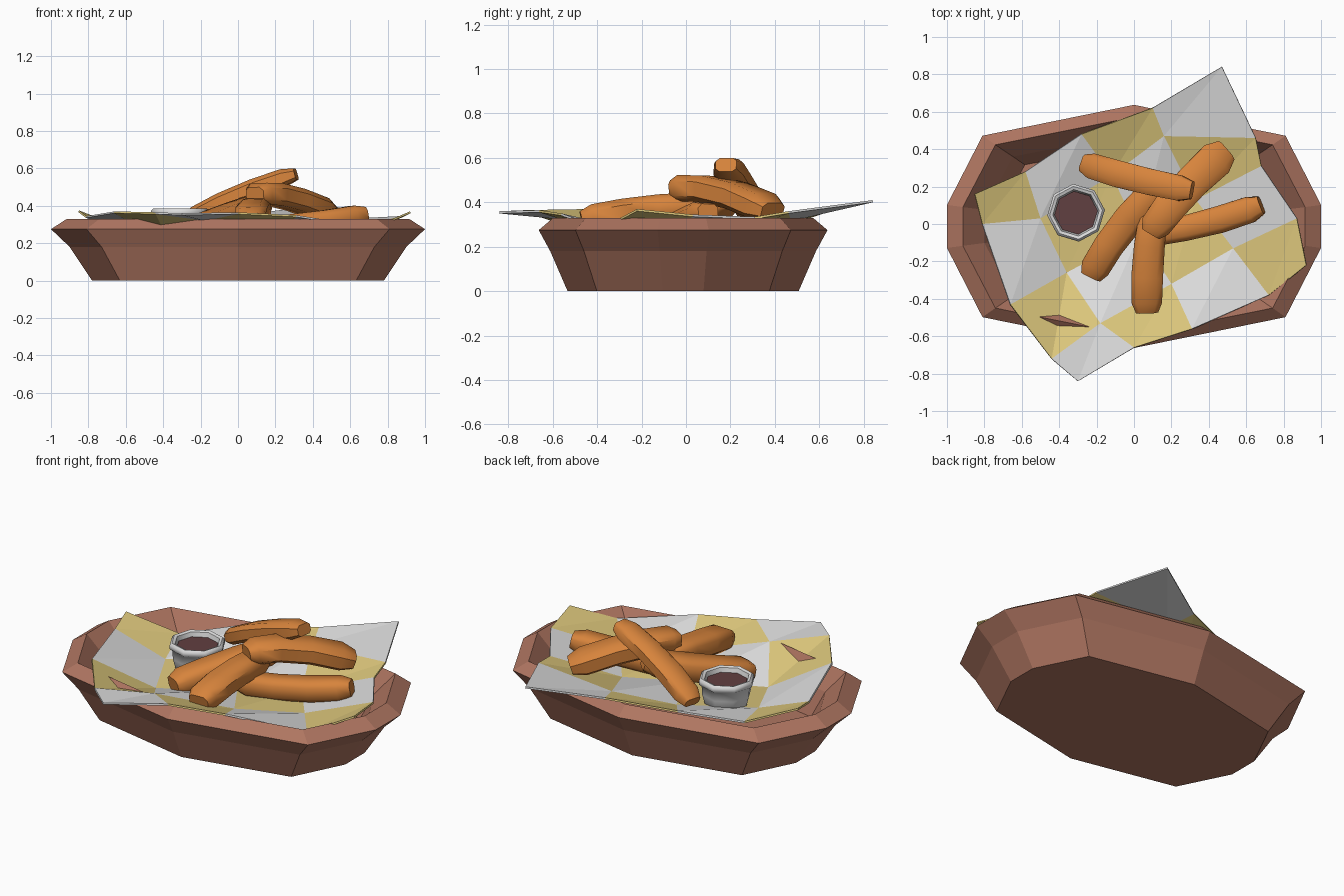
import bpy, math, random
from mathutils import Vector

if "Cube" in bpy.data.objects:
    bpy.data.objects.remove(bpy.data.objects["Cube"])

random.seed(4)


def material(name, rgb):
    m = bpy.data.materials.new(name)
    m.diffuse_color = (*rgb, 1)
    m.use_nodes = True
    m.node_tree.nodes["Principled BSDF"].inputs["Base Color"].default_value = m.diffuse_color
    return m


CLAY = material("basket clay brown", (0.43, 0.18, 0.12))
WHITE = material("paper white", (0.72, 0.72, 0.72))
YELLOW = material("paper yellow", (0.72, 0.57, 0.20))
FRY = material("fried orange", (0.68, 0.23, 0.045))
SAUCE = material("sauce maroon", (0.12, 0.05, 0.052))


def make(name, verts, faces, mats, smooth=None):
    me = bpy.data.meshes.new(name)
    me.from_pydata(verts, [], faces)
    for m in mats:
        me.materials.append(m)
    ob = bpy.data.objects.new(name, me)
    bpy.context.collection.objects.link(ob)
    if smooth:
        bpy.ops.object.select_all(action='DESELECT')
        bpy.context.view_layer.objects.active = ob
        ob.select_set(True)
        bpy.ops.object.shade_smooth_by_angle(angle=math.radians(smooth))
    return ob


def skin(rings):
    """Join rings of points into a tube closed at both ends."""
    n = len(rings[0])
    verts = [p for r in rings for p in r]
    faces = [tuple(reversed(range(n)))]
    for k in range(len(rings) - 1):
        for i in range(n):
            j = (i + 1) % n
            faces.append((k * n + i, k * n + j, (k + 1) * n + j, (k + 1) * n + i))
    faces.append(tuple(range((len(rings) - 1) * n, len(rings) * n)))
    return verts, faces


# Basket: ten-sided outline, outer wall, sloped rim, inner wall and floor
outline = [(1, -0.115), (1, 0.115), (0.81, 0.485), (0, 0.65), (-0.81, 0.485),
           (-1, 0.115), (-1, -0.115), (-0.81, -0.485), (0, -0.65), (0.81, -0.485)]
profile = [(0.78, 0.80, 0), (0.90, 0.92, 0.18), (1, 1, 0.275), (0.915, 0.90, 0.33),
           (0.80, 0.77, 0.21), (0.72, 0.68, 0.06)]
make("basket", *skin([[(x * sx, y * sy - 0.013, z) for x, y in outline]
                      for sx, sy, z in profile]), [CLAY])

# Paper liner: creased 4 x 4 checked sheet, rows run from back to front
rows = [
    [(-.85, .16, .375), (-.58, .28, .27), (-.28, .48, .33), (.10, .62, .36), (.47, .84, .41)],
    [(-.81, .00, .345), (-.50, .03, .235), (-.12, .26, .24), (.16, .47, .325), (.65, .46, .36)],
    [(-.66, -.43, .37), (-.36, -.26, .21), (.03, -.05, .22), (.33, .13, .235), (.68, .31, .335)],
    [(-.44, -.72, .365), (-.18, -.53, .33), (.20, -.32, .26), (.53, -.13, .25), (.87, .03, .345)],
    [(-.30, -.84, .36), (.00, -.66, .365), (.31, -.56, .35), (.72, -.38, .285), (.92, -.22, .37)],
]
faces, checks = [], []
for j in range(4):
    for i in range(4):
        a, b, c, d = j * 5 + i, j * 5 + i + 1, j * 5 + i + 6, j * 5 + i + 5
        faces += [(a, d, b), (b, d, c)]
        checks += [(i + j + 1) % 2] * 2
paper = make("paper_liner", [p for r in rows for p in r], faces, [WHITE, YELLOW])
for poly, k in zip(paper.data.polygons, checks):
    poly.material_index = k
thick = paper.modifiers.new("thickness", 'SOLIDIFY')
thick.thickness = 0.01
thick.offset = -1


# Dip cup: eight-sided turned profile with the sauce as its own disc
def ring(r, z, n=8, cx=-0.31, cy=0.06):
    return [(cx + r * math.cos(math.tau * i / n + 0.1),
             cy + r * math.sin(math.tau * i / n + 0.1), z) for i in range(n)]


cup = [(.09, .195), (.12, .225), (.137, .29), (.14, .34), (.155, .352), (.155, .375),
       (.142, .386), (.125, .38), (.112, .33)]
make("dip_cup", *skin([ring(r, z) for r, z in cup]), [WHITE], 50)
make("sauce", *skin([ring(.113, .335), ring(.116, .355)]), [SAUCE])

# Fries: chamfered bars swept along a bend, uneven in width, blunt at both ends
section = [(.5, -.3), (.5, .26), (.3, .5), (-.34, .48), (-.5, .28), (-.5, -.3),
           (-.33, -.5), (.33, -.5)]


def fry(name, start, mid, end, width, height, swell=0.0):
    """swell widens the far end and narrows the near one."""
    p0, p1, p2 = Vector(start), Vector(mid), Vector(end)
    ctrl = 2 * p1 - (p0 + p2) / 2
    rings = []
    for t, s in ((0, .66), (.1, .98), (.35, 1), (.65, 1), (.9, .98), (1, .66)):
        p = (1 - t) ** 2 * p0 + 2 * t * (1 - t) * ctrl + t * t * p2
        tan = ((1 - t) * (ctrl - p0) + t * (p2 - ctrl)).normalized()
        side = tan.cross(Vector((0, 0, 1))).normalized()
        up = side.cross(tan)
        w = width * s * (1 + swell * (2 * t - 1)) * random.uniform(.95, 1.05)
        h = height * s
        rings.append([p + side * (u * w) + up * (v * h) for u, v in reversed(section)])
    make(name, *skin(rings), [FRY], 48)


fry("fry_top", (-.27, .325, .32), (.0, .245, .46), (.31, .18, .57), .145, .095)
fry("fry_right_upper", (.09, -.05, .46), (.25, .16, .45), (.49, .39, .36), .18, .12, .12)
fry("fry_right_lower", (.05, -.06, .28), (.37, .0, .305), (.68, .10, .355), .14, .12)
fry("fry_left", (-.23, -.28, .27), (-.08, -.04, .33), (.14, .20, .41), .165, .13)
fry("fry_front", (.07, -.47, .32), (.075, -.20, .365), (.11, .08, .385), .165, .125, -.06)
